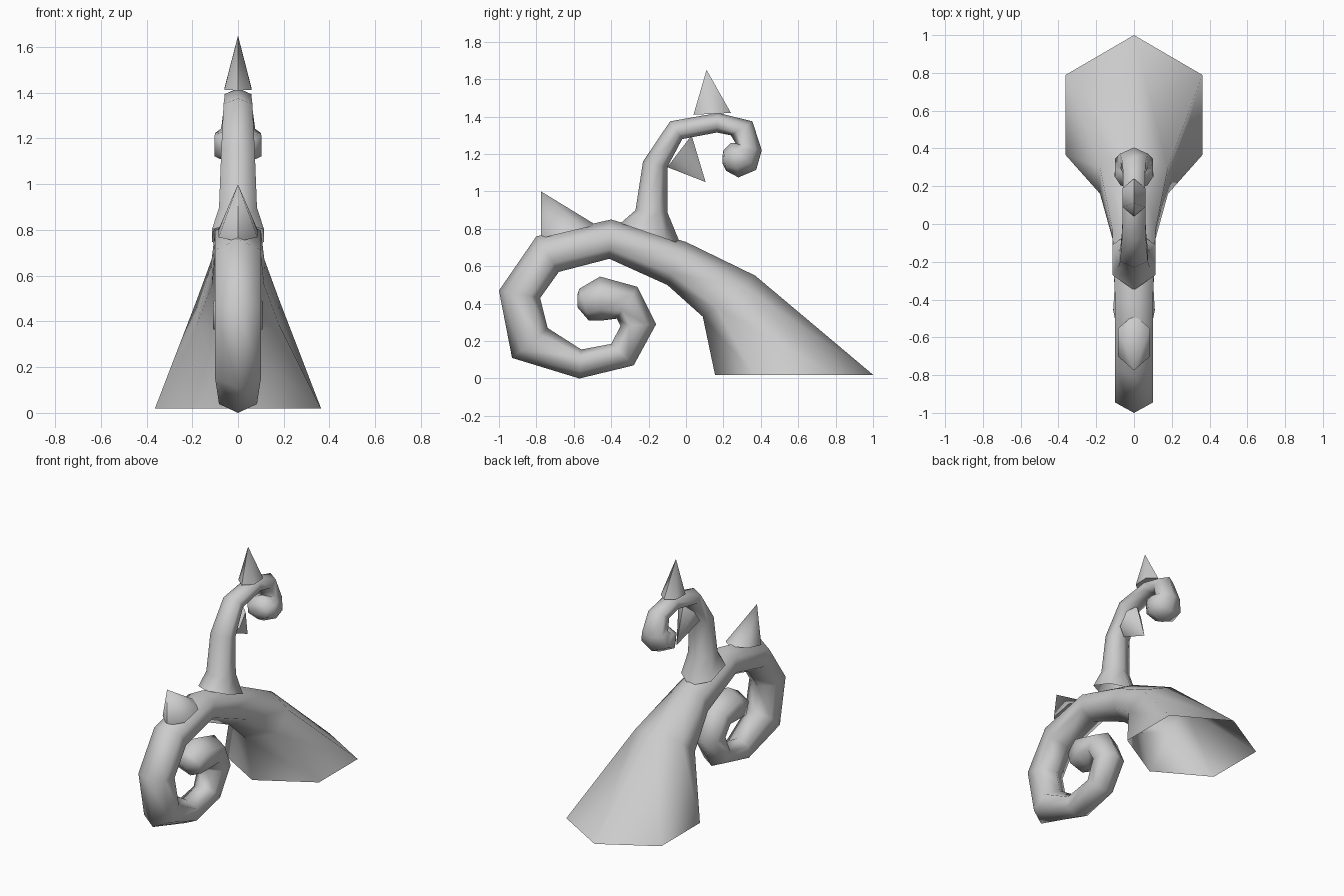
import bpy
import bmesh
from mathutils import Vector

default_cube = bpy.data.objects.get("Cube")
if default_cube:
    bpy.data.objects.remove(default_cube, do_unlink=True)

# One plain grey for the whole sculpture
grey = bpy.data.materials.new("plain grey")
grey.use_nodes = True
grey.diffuse_color = (0.6, 0.6, 0.6, 1)
grey.node_tree.nodes["Principled BSDF"].inputs["Base Color"].default_value = (0.6, 0.6, 0.6, 1)


def finish(name, bm, angle):
    """Turn a bmesh into a smooth-shaded object."""
    bmesh.ops.recalc_face_normals(bm, faces=bm.faces)
    mesh = bpy.data.meshes.new(name)
    bm.to_mesh(mesh)
    bm.free()
    mesh.materials.append(grey)
    obj = bpy.data.objects.new(name, mesh)
    bpy.context.collection.objects.link(obj)
    bpy.ops.object.select_all(action='DESELECT')
    obj.select_set(True)
    bpy.context.view_layer.objects.active = obj
    bpy.ops.object.shade_smooth_by_angle(angle=angle)
    return obj


def hexagon(bm, outer, inner, half_width):
    """Six-sided ring whose long diagonal runs from outer to inner in the side plane."""
    a = Vector((0, *outer))
    b = Vector((0, *inner))
    side = Vector((half_width, 0, 0))
    near, far = a.lerp(b, 0.25), a.lerp(b, 0.75)
    points = (a, near + side, far + side, b, far - side, near - side)
    return [bm.verts.new(p) for p in points]


def bridge(bm, first, second):
    for i in range(6):
        j = (i + 1) % 6
        bm.faces.new((first[i], first[j], second[j], second[i]))


def tube(name, rings):
    """Skin a row of rings, given in hundredths; the root stays open, the tip is capped."""
    bm = bmesh.new()
    previous = None
    for ring in rings:
        ay, az, by, bz, width = (value / 100 for value in ring)
        current = hexagon(bm, (ay, az), (by, bz), width)
        if previous:
            bridge(bm, previous, current)
        previous = current
    bm.faces.new(previous)
    return finish(name, bm, 1.5)


def thorn(name, outer, inner, half_width, tip):
    """Six-sided spike rising from a ring to a point."""
    bm = bmesh.new()
    ring = hexagon(bm, outer, inner, half_width)
    apex = bm.verts.new((0, *tip))
    for i in range(6):
        bm.faces.new((ring[i], ring[(i + 1) % 6], apex))
    bm.faces.new(ring)
    return finish(name, bm, 1.2)


# Flared foot running into the large front curl
tube("main_stem", [
    (100, 2, 15.5, 2, 36.3),
    (37, 55, 9, 33, 18),
    (0, 73, -10, 50, 11.5),
    (-40, 85, -41, 64, 10),
    (-80, 76, -68, 57, 10),
    (-100, 47, -78, 43, 10),
    (-93, 11, -74, 27, 10),
    (-57, 0, -56, 15.5, 8.3),
    (-28, 7, -40, 18.5, 8),
    (-16, 29, -35, 28, 9),
    (-26, 49, -37, 32, 10),
    (-46, 54.5, -45, 31, 11),
    (-57, 48, -52, 31, 9),
    (-58, 45, -58, 38, 4),
])

# Upright branch with its small curl
tube("branch", [
    (-35, 83, -3, 72, 11.4),
    (-27, 90, -10, 89, 8.3),
    (-23, 116, -10, 113, 7.3),
    (-8.5, 137.5, -2, 128, 6.3),
    (17, 142, 16.5, 131.5, 5.8),
    (35.5, 137.5, 24, 130, 6),
    (40.5, 122, 27, 125, 7.5),
    (37.5, 111.5, 26, 126, 10),
    (28, 107.5, 24, 126, 10.2),
    (21.5, 111, 20, 122, 7),
    (19.5, 115, 19.5, 119, 3),
])

# Thorns
thorn("stem_thorn", (-0.48, 0.82), (-0.775, 0.75), 0.085, (-0.775, 1.0))
thorn("branch_top_thorn", (0.24, 1.42), (0.04, 1.41), 0.06, (0.11, 1.65))
thorn("branch_inner_thorn", (0.03, 1.30), (-0.10, 1.13), 0.06, (0.105, 1.05))
